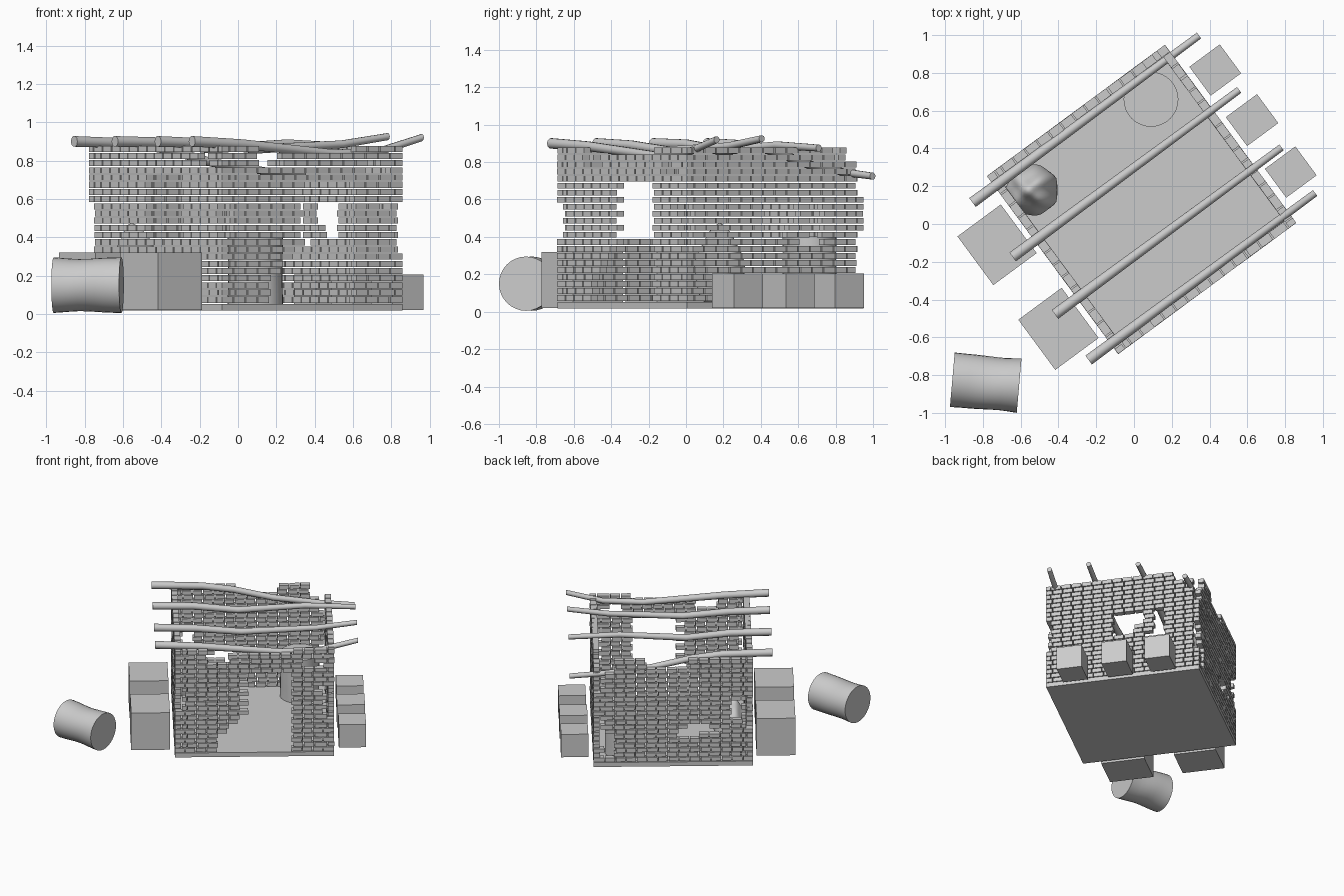
import bpy, bmesh, math, random
from mathutils import Matrix, Vector

if "Cube" in bpy.data.objects:
    bpy.data.objects.remove(bpy.data.objects["Cube"])

random.seed(4)
ROT = math.radians(36.4)
HOUSE = Matrix.Translation((0.04, 0.13, 0)) @ Matrix.Rotation(ROT, 4, 'Z')
HALF, THICK = 0.585, 0.045
PITCH, ZBASE, COURSES, GAP = 0.0375, 0.055, 22, 0.007
BRICK = 0.078


def finish(name, bm, matrix=Matrix(), smooth=False):
    bm.transform(matrix)
    bmesh.ops.recalc_face_normals(bm, faces=bm.faces)
    mesh = bpy.data.meshes.new(name)
    bm.to_mesh(mesh)
    bm.free()
    ob = bpy.data.objects.new(name, mesh)
    bpy.context.collection.objects.link(ob)
    if smooth:
        bpy.ops.object.select_all(action='DESELECT')
        ob.select_set(True)
        bpy.context.view_layer.objects.active = ob
        bpy.ops.object.shade_smooth_by_angle(angle=math.radians(40))
    return ob


def add_box(bm, center, size):
    m = Matrix.Translation(center) @ Matrix.Diagonal((*size, 1))
    bmesh.ops.create_cube(bm, size=1, matrix=m)


def box(name, center, size, matrix=Matrix()):
    bm = bmesh.new()
    add_box(bm, center, size)
    return finish(name, bm, matrix)


def wall(name, axis, side, holes):
    """Open-jointed brick wall; holes are (from, to, z low, z high)."""
    bm = bmesh.new()
    for k in range(COURSES):
        z = ZBASE + (k + 0.5) * PITCH
        end = HALF if (k + axis) % 2 == 0 else HALF - THICK - GAP
        a = -end
        step = BRICK * (1 if k % 2 == 0 else 0.5)
        while a < end - 0.01:
            b = min(a + step, end)
            if end - b < 0.02:
                b = end
            mid = (a + b) / 2
            gone = any(h[0] < mid < h[1] and h[2] < z < h[3] for h in holes)
            if not gone:
                off = side * (HALF - THICK / 2) + random.uniform(-0.001, 0.001)
                width = b - a - (GAP if b < end else 0)
                mid = a + width / 2
                c = (mid, off, z) if axis == 0 else (off, mid, z)
                s = (width, THICK, PITCH - 0.006)
                add_box(bm, c, s if axis == 0 else (s[1], s[0], s[2]))
            a, step = b, BRICK
    return finish(name, bm, HOUSE)


# floor slab
box("floor_slab", (0, 0, 0.035), (2 * HALF, 2 * HALF, 0.035), HOUSE)

# ruined brick walls with openings and crumbled corners
low, high = (-0.6, -0.53), (0.53, 0.6)
wall("door_wall", 0, -1, [
    (-0.07, 0.25, 0, 0.71), (-0.14, -0.07, 0, 0.36), (-0.20, -0.14, 0, 0.27),
    (-0.26, -0.20, 0, 0.20), (-0.33, -0.16, 0.77, 1), (-0.16, 0.27, 0.84, 1),
    (0.38, 0.47, 0.72, 0.80), (0.48, 0.54, 0.49, 0.6),
    (*low, 0.40, 0.58), (*high, 0.33, 0.58)])
wall("back_wall", 0, 1, [
    (-0.32, 0.0, 0.28, 0.33), (-0.20, -0.04, 0.24, 0.28), (-0.26, -0.1, 0.33, 0.37),
    (-0.50, -0.41, 0.41, 0.55), (0.46, 0.54, 0.09, 0.28),
    (-0.13, 0.17, 0.80, 1), (0.42, 0.6, 0.78, 1), (0.50, 0.6, 0.62, 0.78),
    (*low, 0.33, 0.58), (*high, 0.2, 0.42)])
wall("left_wall", 1, -1, [
    (-0.20, 0.06, 0.40, 0.72), (-0.46, -0.36, 0.78, 0.84),
    (*low, 0.40, 0.58), (*high, 0.33, 0.58)])
wall("right_wall", 1, 1, [
    (-0.09, 0.08, 0.40, 0.57), (0.08, 0.14, 0.48, 0.57),
    (0.22, 0.33, 0.40, 0.57), (0.18, 0.30, 0.36, 0.41), (0.38, 0.6, 0.80, 1),
    (*high, 0.62, 0.80), (*high, 0.2, 0.42), (*low, 0.33, 0.58)])

# sagging roof beams: local v position, then (fraction along, height)
beams = [
    (0.518, [(0, .90), (.25, .89), (.40, .86), (.60, .79), (.83, .745), (1, .725)]),
    (0.16, [(0, .90), (.20, .895), (.42, .86), (.75, .89), (1, .875)]),
    (-0.218, [(0, .90), (.21, .89), (.43, .86), (.80, .885), (1, .925)]),
    (-0.518, [(0, .90), (.22, .885), (.62, .835), (.82, .85), (1, .92)]),
]
for i, (v, path) in enumerate(beams):
    bm = bmesh.new()
    rings = []
    for f, z in path:
        r = 0.029 - 0.010 * f
        rings.append([bm.verts.new((-0.73 + 1.49 * f, v + r * math.cos(t), z + r * math.sin(t)))
                      for t in (k * math.tau / 10 for k in range(10))])
    for p, q in zip(rings, rings[1:]):
        for k in range(10):
            bm.faces.new((p[k], p[(k + 1) % 10], q[(k + 1) % 10], q[k]))
    bm.faces.new(rings[0])
    bm.faces.new(rings[-1])
    finish(f"roof_beam_{i + 1}", bm, HOUSE, True)

# crates outside
crates = [(-0.725, -0.11, 0.285, 0.32, 0.32), (-0.40, -0.555, 0.285, 0.33, 0.32),
          (0.43, 0.815, 0.20, 0.19, 0.205), (0.625, 0.55, 0.205, 0.19, 0.205),
          (0.83, 0.275, 0.20, 0.19, 0.205)]
for i, (x, y, sx, sy, top) in enumerate(crates):
    m = Matrix.Translation((x, y, 0)) @ Matrix.Rotation(ROT, 4, 'Z')
    box(f"crate_{i + 1}", (0, 0, (top + 0.02) / 2), (sx, sy, top - 0.02), m)


def barrel(name, radius, length, dent, matrix):
    bm = bmesh.new()
    n, rings = 32, []
    for j in range(9):
        h = j / 8
        ring = []
        for k in range(n):
            t = k * math.tau / n
            r = radius - dent * math.sin(h * math.pi) * (0.6 + 0.4 * math.sin(2 * t + 5 * h))
            ring.append(bm.verts.new((r * math.cos(t), r * math.sin(t), (h - 0.5) * length)))
        rings.append(ring)
    for p, q in zip(rings, rings[1:]):
        for k in range(n):
            bm.faces.new((p[k], p[(k + 1) % n], q[(k + 1) % n], q[k]))
    bm.faces.new(rings[0])
    bm.faces.new(rings[-1])
    finish(name, bm, matrix, True)


# barrels: one lying outside, one standing inside
barrel("fallen_barrel", 0.145, 0.355, 0.01,
       Matrix.Translation((-0.785, -0.84, 0.15)) @ Matrix.Rotation(math.radians(-5), 4, 'Z')
       @ Matrix.Rotation(math.pi / 2, 4, 'Y'))
barrel("standing_barrel", 0.145, 0.35, 0.004, Matrix.Translation((0.09, 0.66, 0.227)))

# lumpy sack in the corner
bm = bmesh.new()
bmesh.ops.create_icosphere(bm, subdivisions=4, radius=1)
for vert in bm.verts:
    c = vert.co
    lump = 1 + 0.09 * math.sin(4 * c.x + 3 * c.z) * math.cos(5 * c.y)
    taper = 1 - 0.25 * max(c.z, 0)
    vert.co = Vector((c.x * 0.135 * lump * taper, c.y * 0.135 * lump * taper,
                      max(c.z * 0.22 * lump, -0.19)))
finish("sack", bm, Matrix.Translation((-0.535, 0.18, 0.242)), True)
